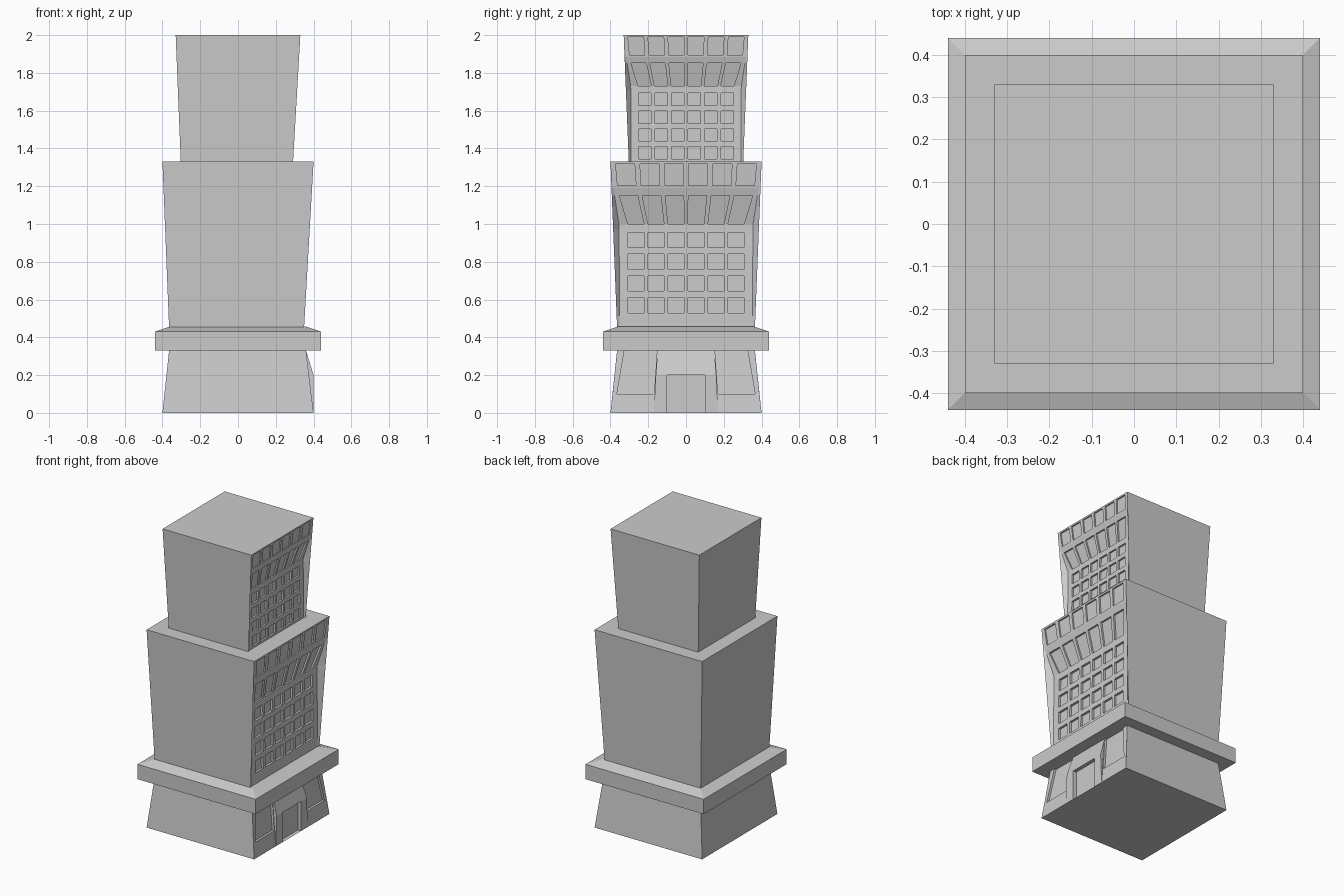
import bpy
from mathutils import Vector

if "Cube" in bpy.data.objects:
    bpy.data.objects.remove(bpy.data.objects["Cube"])


class Builder:
    """Collects faces and turns them into one flat-shaded object."""

    def __init__(self):
        self.verts, self.faces, self.index = [], [], {}

    def face(self, *pts):
        ids = []
        for p in pts:
            key = tuple(round(c, 5) for c in p)
            if key not in self.index:
                self.index[key] = len(self.verts)
                self.verts.append(key)
            if self.index[key] not in ids:
                ids.append(self.index[key])
        if len(ids) > 2:
            self.faces.append(ids)

    def ring(self, outer, inner):
        for k in range(4):
            n = (k + 1) % 4
            self.face(outer[k], outer[n], inner[n], inner[k])

    def panels(self, quad, nu, nv, mu, mv, depth):
        """Grid of recessed panels over a quad facing +x."""
        a, b, c, d = (Vector(p) for p in quad)

        def at(u, v):
            return a.lerp(b, u).lerp(d.lerp(c, u), v)

        def rect(u0, u1, v0, v1):
            return [at(u / nu, v / nv) for u, v in
                    ((u0, v0), (u1, v0), (u1, v1), (u0, v1))]
        for i in range(nu):
            for j in range(nv):
                outer = rect(i, i + 1, j, j + 1)
                inner = rect(i + mu, i + 1 - mu, j + mv, j + 1 - mv)
                back = [p - Vector((depth, 0, 0)) for p in inner]
                self.ring(outer, inner)
                self.ring(inner, back)
                self.face(*back)

    def shell(self, lo, hi, skip=None):
        """Side walls between two rings, leaving out one side."""
        for k in range(4):
            if k != skip:
                n = (k + 1) % 4
                self.face(lo[k], lo[n], hi[n], hi[k])

    def finish(self, name):
        mesh = bpy.data.meshes.new(name)
        mesh.from_pydata(self.verts, [], self.faces)
        ob = bpy.data.objects.new(name, mesh)
        bpy.context.collection.objects.link(ob)
        return ob


def square(h, z, right=None):
    r = h if right is None else right
    return [(-h, -h, z), (r, -h, z), (r, h, z), (-h, h, z)]


def tower(name):
    """Flared block with an overhanging window facade on +x."""
    m = Builder()
    z_lo, z_hi = 0.455, 1.33
    lo, hi = square(0.365, z_lo, 0.35), square(0.40, z_hi)
    m.shell(lo, hi, skip=1)
    m.face(*hi)
    m.face(*reversed(lo))
    # facade rows: z, x, half width of windows, half width of wall
    rows = [(z_lo, 0.345, 0.318, 0.352), (0.512, 0.345, 0.318, 0.352),
            (0.973, 0.340, 0.318, 0.354), (1.00, 0.340, 0.318, 0.355),
            (1.15, 0.378, 0.365, 0.378), (1.19, 0.388, 0.375, 0.385),
            (z_hi, 0.40, 0.388, 0.40)]
    # windows by row: count up, side margin, vertical margin, depth
    windows = {1: (4, 0.11, 0.152, 0.015), 3: (1, 0.10, 0.0, 0.012),
               5: (1, 0.11, 0.09, 0.01)}

    def line(row):
        z, x, wp, wi = row
        t = (z - z_lo) / (z_hi - z_lo)
        cx, cy = 0.35 + 0.05 * t, 0.365 + 0.035 * t
        return [(cx, -cy, z), (x, -wi, z), (x, -wp, z),
                (x, wp, z), (x, wi, z), (cx, cy, z)]
    for i in range(len(rows) - 1):
        p, q = line(rows[i]), line(rows[i + 1])
        for k in range(5):
            quad = (p[k], p[k + 1], q[k + 1], q[k])
            if k == 2 and i in windows:
                nv, mu, mv, depth = windows[i]
                m.panels(quad, 6, nv, mu, mv, depth)
            else:
                m.face(*quad)
    return m.finish(name)


# two stacked towers, the upper a smaller copy sunk into the lower
tower("lower_tower")
upper = tower("upper_tower")
for v in upper.data.vertices:
    v.co = (v.co.x * 0.825, v.co.y * 0.825, 2 - (1.33 - v.co.z) * 0.82)

# ledge slab with sloped top
m = Builder()
under, edge, ridge = square(0.44, 0.33), square(0.44, 0.43), square(0.36, 0.457)
m.shell(under, edge)
m.shell(edge, ridge)
m.face(*ridge)
m.face(*reversed(under))
m.finish("ledge")

# ground floor with shop windows either side of the doorway
m = Builder()
lo, hi = square(0.40, 0), square(0.365, 0.33, 0.36)
m.shell(lo, hi, skip=1)
m.face(*hi)
m.face(*reversed(lo))


def wall(y, z):
    return (0.40 - 0.04 * z / 0.33, y, z)


for s in (-1, 1):
    def quad(y0, y1, y2, y3, z0, z1):
        q = [wall(s * y0, z0), wall(s * y1, z0), wall(s * y2, z1), wall(s * y3, z1)]
        return q if s > 0 else [q[1], q[0], q[3], q[2]]
    m.face(*quad(0.17, 0.40, 0.389, 0.165, 0, 0.1))
    m.panels(quad(0.165, 0.37, 0.33, 0.15, 0.1, 0.33), 1, 1, 0.02, 0.0, 0.015)
    m.face(*quad(0.37, 0.389, 0.365, 0.33, 0.1, 0.33))
    # cheek of the door bay
    cheek = [(0.40, s * 0.17, 0), (0.36, s * 0.15, 0.33), (0.40, s * 0.16, 0.2)]
    m.face(*(cheek if s > 0 else cheek[::-1]))
    # door bay front and jamb
    front = [(0.40, s * 0.10, 0), (0.40, s * 0.17, 0),
             (0.40, s * 0.16, 0.2), (0.40, s * 0.10, 0.2)]
    jamb = [(0.375, s * 0.10, 0), (0.40, s * 0.10, 0),
            (0.40, s * 0.10, 0.2), (0.375, s * 0.10, 0.2)]
    m.face(*(front if s > 0 else front[::-1]))
    m.face(*(jamb if s > 0 else jamb[::-1]))
m.face((0.40, -0.16, 0.2), (0.40, 0.16, 0.2), (0.36, 0.15, 0.33), (0.36, -0.15, 0.33))
m.face((0.375, -0.1, 0), (0.375, 0.1, 0), (0.375, 0.1, 0.2), (0.375, -0.1, 0.2))
m.face((0.375, -0.1, 0.2), (0.375, 0.1, 0.2), (0.40, 0.1, 0.2), (0.40, -0.1, 0.2))
m.finish("ground_floor")
